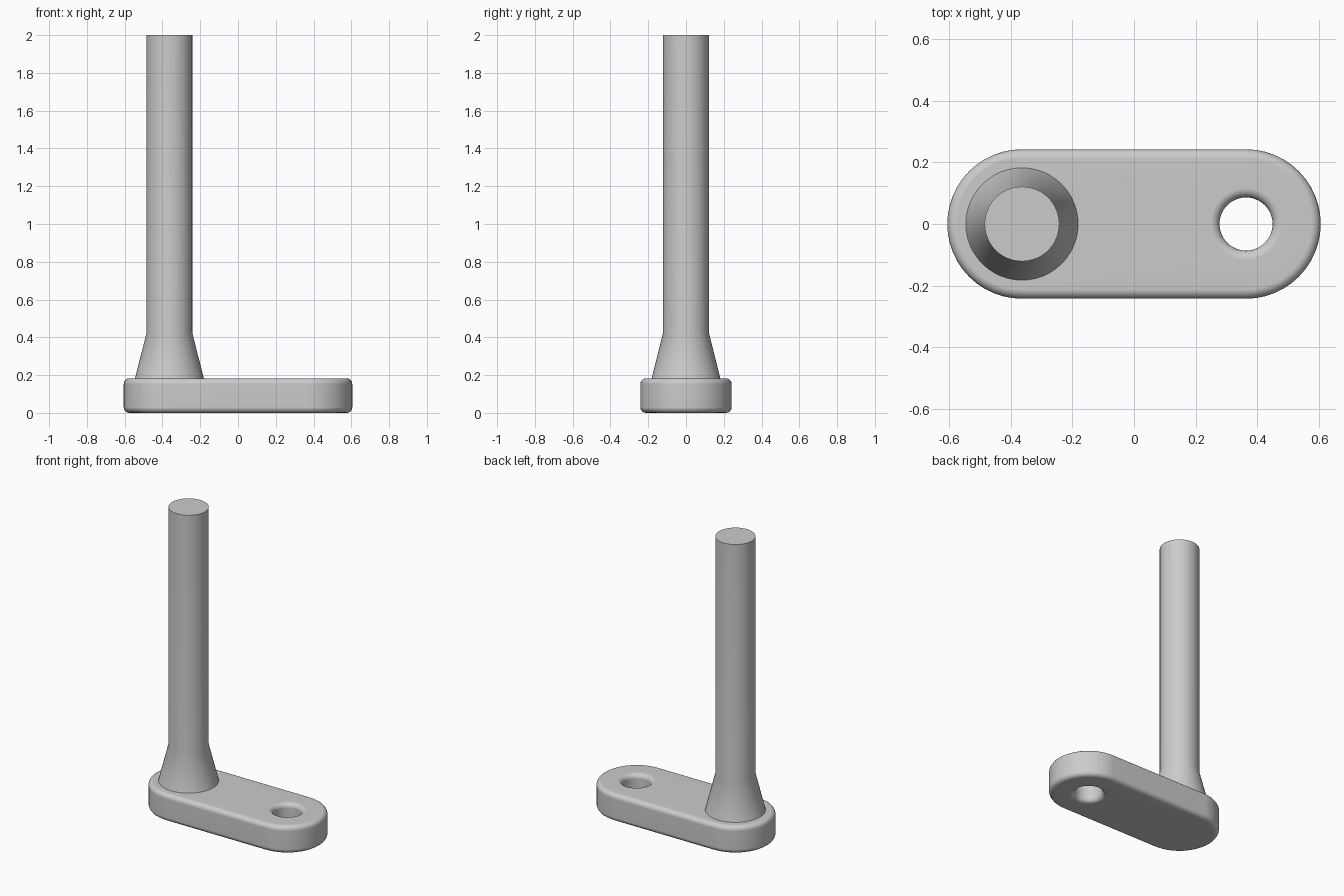
import bpy
import bmesh
from math import pi, cos, sin, radians

default = bpy.data.objects.get("Cube")
if default:
    bpy.data.objects.remove(default, do_unlink=True)

HEIGHT = 0.183      # plate thickness
END = 0.363         # x of the rounded end centres
RADIUS = 0.242      # plate end radius
HOLE = 0.086        # hole radius
FILLET = 0.03
HALF = 24           # segments per half circle
STEPS = 4           # segments per fillet

grey = bpy.data.materials.new("plain grey")
grey.use_nodes = True
grey.diffuse_color = (0.6, 0.6, 0.6, 1)
grey.node_tree.nodes["Principled BSDF"].inputs["Base Color"].default_value = (0.6, 0.6, 0.6, 1)


def ring(bm, left, right, radius, z):
    """Slot outline around two centres; a circle when the centres coincide."""
    verts = []
    for centre, start in ((right, -pi / 2), (left, pi / 2)):
        for i in range(HALF + 1):
            a = start + pi * i / HALF
            verts.append(bm.verts.new((centre + radius * cos(a), radius * sin(a), z)))
    return verts


def loft(bm, lower, upper):
    n = len(lower)
    for i in range(n):
        j = (i + 1) % n
        bm.faces.new((lower[i], lower[j], upper[j], upper[i]))


def finish(bm, name):
    bmesh.ops.remove_doubles(bm, verts=bm.verts, dist=1e-5)
    bmesh.ops.recalc_face_normals(bm, faces=bm.faces)
    mesh = bpy.data.meshes.new(name)
    bm.to_mesh(mesh)
    bm.free()
    obj = bpy.data.objects.new(name, mesh)
    bpy.context.collection.objects.link(obj)
    mesh.materials.append(grey)
    bpy.ops.object.select_all(action="DESELECT")
    obj.select_set(True)
    bpy.context.view_layer.objects.active = obj
    bpy.ops.object.shade_smooth_by_angle(angle=radians(30))
    normals = obj.modifiers.new("even shading", "WEIGHTED_NORMAL")
    normals.keep_sharp = True
    return obj


# Base plate: filleted outer wall, then the filleted hole wall, joined in a loop
bm = bmesh.new()
arc = [pi / 2 * i / STEPS for i in range(STEPS + 1)]
side = [(FILLET * (1 - sin(a)), FILLET * (1 - cos(a))) for a in arc]
profile = side + [(inset, HEIGHT - z) for inset, z in reversed(side)]
outer = [ring(bm, -END, END, RADIUS - inset, z) for inset, z in profile]
inner = [ring(bm, END, END, HOLE + inset, z) for inset, z in reversed(profile)]
rings = outer + inner
for k, lower in enumerate(rings):
    loft(bm, lower, rings[(k + 1) % len(rings)])
finish(bm, "base_plate")

# Post: flared foot and straight round shaft
bm = bmesh.new()
post = [ring(bm, -END, -END, r, z)
        for r, z in ((0.182, HEIGHT), (0.121, 0.425), (0.121, 2.0))]
for lower, upper in zip(post, post[1:]):
    loft(bm, lower, upper)
bm.faces.new(post[-1])
bm.faces.new(post[0][::-1])
finish(bm, "post")
